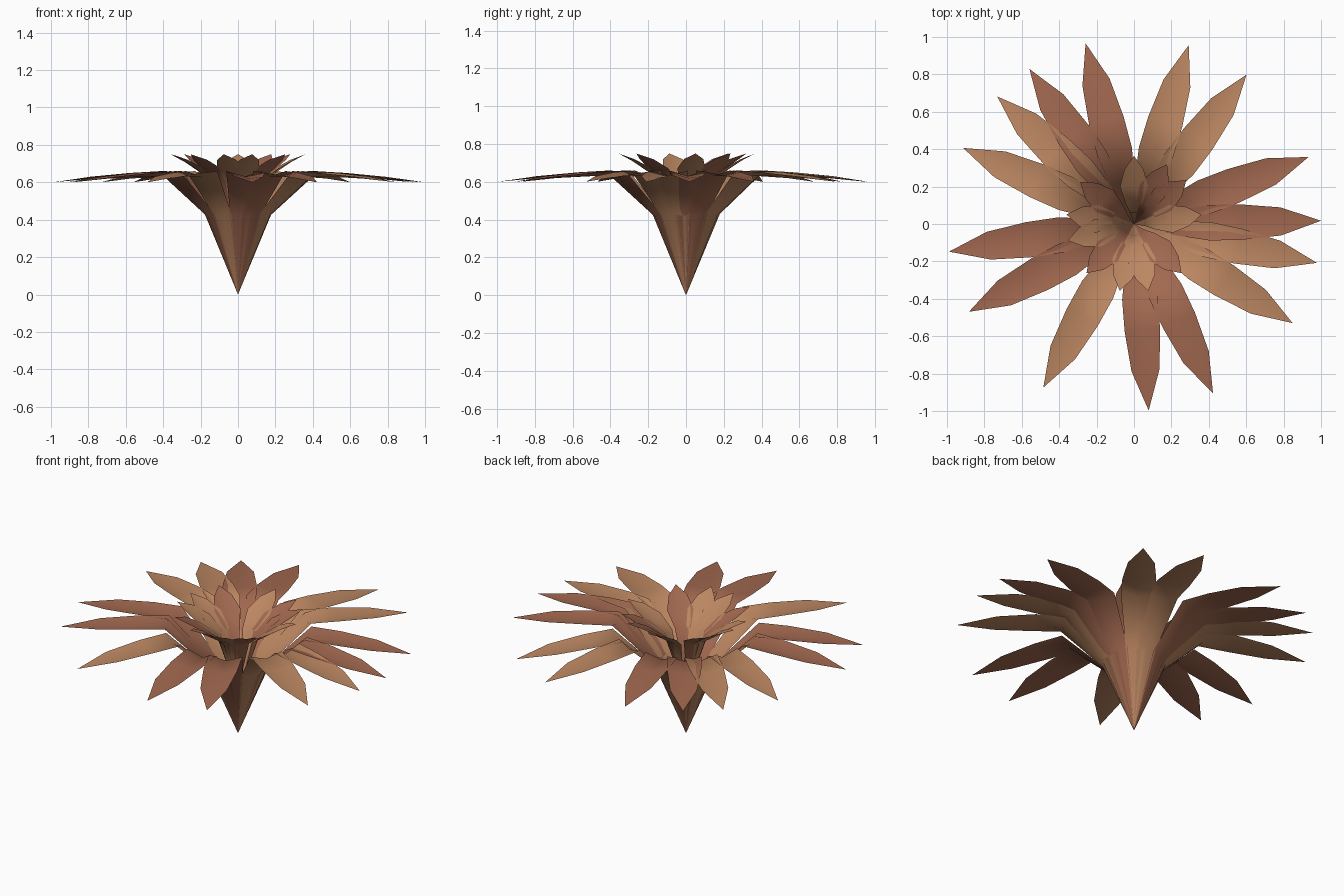
import bpy, bmesh
from math import radians, cos, sin

if "Cube" in bpy.data.objects:
    bpy.data.objects.remove(bpy.data.objects["Cube"])

def material(name, rgb):
    m = bpy.data.materials.new(name)
    m.diffuse_color = (*rgb, 1)
    m.use_nodes = True
    m.node_tree.nodes["Principled BSDF"].inputs["Base Color"].default_value = m.diffuse_color
    return m

RED = material("reddish_brown", (0.36, 0.14, 0.08))
TAN = material("tan", (0.50, 0.24, 0.12))

# profiles: (radius, height of rim, half width, depth of central channel)
OUTER = [(0.17, 0.43, 0.055, 0.01), (0.40, 0.66, 0.095, 0.03),
         (0.57, 0.65, 0.095, 0.02), (0.785, 0.63, 0.075, 0.01)]
INNER = [(0.06, 0.43, 0.02, 0.005), (0.11, 0.60, 0.045, 0.01),
         (0.20, 0.67, 0.075, 0.02), (0.29, 0.72, 0.052, 0.01)]

def leaf(name, angle, length, tip_z, profile, mat):
    """A folded leaf: pointed base, rows of left / rib / right, pointed tip."""
    a = radians(angle)
    bm = bmesh.new()
    def vert(r, s, z):
        return bm.verts.new((r * cos(a) - s * sin(a), r * sin(a) + s * cos(a), z))
    base, tip = vert(0, 0, 0), vert(length, 0, tip_z)
    rows = [(vert(r, -w, z), vert(r, 0, z - d), vert(r, w, z)) for r, z, w, d in profile]
    for i in (0, 1):
        bm.faces.new((base, rows[0][i], rows[0][i + 1]))
        for p, q in zip(rows, rows[1:]):
            bm.faces.new((p[i], q[i], q[i + 1], p[i + 1]))
        bm.faces.new((rows[-1][i], tip, rows[-1][i + 1]))
    for f in bm.faces:
        f.smooth = True
        f.normal_update()
        if f.normal.z < 0:
            f.normal_flip()
    me = bpy.data.meshes.new(name)
    bm.to_mesh(me)
    bm.free()
    me.materials.append(mat)
    bpy.context.collection.objects.link(bpy.data.objects.new(name, me))

# outer ring of long drooping leaves
red_outer = {1, 21, 105, 124, 188.5, 208, 274.5, 295}
for ang in (1, 21, 53, 73, 105, 124, 137, 156, 188.5, 208, 241, 274.5, 295, 328, 348):
    leaf("outer_leaf", ang, 1.0, 0.6, OUTER, RED if ang in red_outer else TAN)

# inner ring of short upright leaves
red_inner = {61, 40, 314, 226, 142}
for ang in (8, 40, 61, 90, 142, 172, 194, 226, 258, 282, 314):
    leaf("inner_leaf", ang, 0.365, 0.75, INNER, RED if ang in red_inner else TAN)
